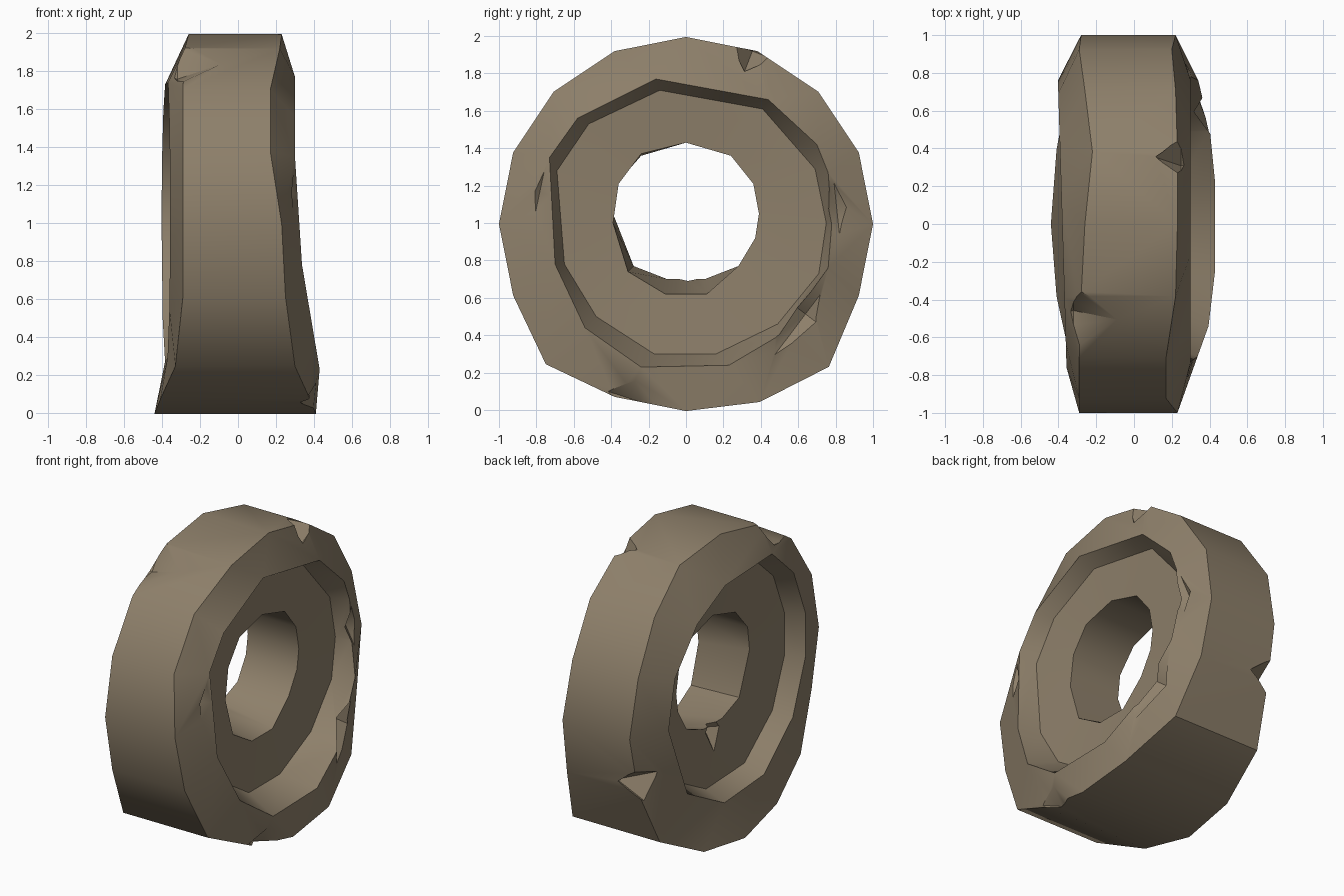
import bpy, bmesh, math
from mathutils import Matrix, Vector

if "Cube" in bpy.data.objects:
    bpy.data.objects.remove(bpy.data.objects["Cube"])

CZ = 0.995

stone = bpy.data.materials.new("weathered_stone")
stone.diffuse_color = (0.27, 0.215, 0.145, 1)
stone.use_nodes = True
stone.node_tree.nodes["Principled BSDF"].inputs["Base Color"].default_value = stone.diffuse_color

# Outer tread: 16 sides, uneven width, flaring at the bottom
right_edge = [.22, .20, .22, .23, .23, .22, .17, .17, .23, .25, .30, .38, .41, .40, .31, .24]
left_edge = [.28, .29, .26, .22, .26, .28, .29, .29, .29, .29, .33, .41, .44, .41, .34, .29]


def outer(xs, sign):
    pts = []
    for k, x in enumerate(xs):
        a = k * math.tau / 16
        r = {10: 1.06, 14: 1.08, 13: 1.03}.get(k, 1.0)
        pts.append((sign * x, r * math.cos(a), CZ + r * math.sin(a)))
    return pts


# Irregular rim and recess outlines (y, z)
rim_r = [(.78, 1.0), (.76, 1.27), (.70, 1.42), (.44, 1.66), (-.16, 1.77), (-.58, 1.56), (-.73, 1.35),
         (-.70, .78), (-.54, .44), (-.24, .23), (.23, .24), (.50, .40), (.76, .76)]
recess_r = [(.75, 1.0), (.69, 1.29), (.41, 1.61), (-.14, 1.71), (-.52, 1.53), (-.69, 1.28),
            (-.65, .78), (-.48, .50), (-.17, .30), (.16, .30), (.49, .46), (.71, .73)]
rim_l = [(.76, 1.0), (.69, 1.32), (.44, 1.59), (.13, 1.73), (-.39, 1.74), (-.63, 1.52),
         (-.76, 1.2), (-.76, .9), (-.62, .55), (-.30, .29), (.14, .27), (.55, .49)]
recess_l = [(y * .93, CZ + (z - CZ) * .93) for y, z in rim_l]
# Hole outlines: the right mouth is worn lower than the left one
hole_r = [(.39, 1.05), (.36, 1.21), (.24, 1.36), (0, 1.43), (-.24, 1.37), (-.36, 1.21), (-.39, 1.0),
          (-.31, .74), (-.11, .62), (.11, .62), (.28, .77), (.37, .92)]
hole_l = [(.39, 1.05), (.36, 1.21), (.24, 1.36), (0, 1.43), (-.24, 1.36), (-.37, 1.21), (-.39, 1.05),
          (-.28, .77), (-.10, .70), (.10, .70), (.28, .77), (.37, .92)]


def rim_x(z):
    return .30 + .13 * max(0, (1 - z) / .77)


loops = [
    outer(right_edge, 1),
    [(rim_x(z), y, z) for y, z in rim_r],
    [(.20, y, z) for y, z in recess_r],
    [(.18, y, z) for y, z in hole_r],
    [(-.20, y, z) for y, z in hole_l],
    [(-.24, y, z) for y, z in recess_l],
    [(-.38 - .03 * y, y, z) for y, z in rim_l],
    outer(left_edge, -1),
]

bm = bmesh.new()
rings = [[bm.verts.new(p) for p in lp] for lp in loops]


def angles(ring):
    a = [math.atan2(v.co.z - CZ, v.co.y) for v in ring]
    a = [t if t > -.15 else t + math.tau for t in a]
    return a + [a[0] + math.tau]


def bridge(ra, rb):
    """Join two closed rings, with quads where counts match, else triangles."""
    na, nb = len(ra), len(rb)
    if na == nb:
        for i in range(na):
            j = (i + 1) % na
            bm.faces.new((ra[i], ra[j], rb[j], rb[i]))
        return
    aa, ab = angles(ra), angles(rb)
    i = j = 0
    while i < na or j < nb:
        if j == nb or (i < na and aa[i + 1] <= ab[j + 1]):
            bm.faces.new((ra[i], ra[(i + 1) % na], rb[j % nb]))
            i += 1
        else:
            bm.faces.new((ra[i % na], rb[(j + 1) % nb], rb[j]))
            j += 1


for n in range(len(rings)):
    bridge(rings[n], rings[(n + 1) % len(rings)])
bmesh.ops.recalc_face_normals(bm, faces=bm.faces)
mesh = bpy.data.meshes.new("stone_wheel")
bm.to_mesh(mesh)
bm.free()
wheel = bpy.data.objects.new("stone_wheel", mesh)
bpy.context.collection.objects.link(wheel)
mesh.materials.append(stone)

# Chips: (angle, radius, x, half size along x / radial / tangent)
chips = [
    (69, .99, .25, .14, .13, .11),     # top right edge
    (6, .81, .32, .09, .12, .20),      # back of right rim
    (-37, .80, .43, .15, .22, .34),    # large lower facet on right rim
    (168, .80, .33, .07, .08, .24),    # front of right rim
    (252, .98, .43, .11, .12, .24),    # bottom right edge
    (121, .99, -.32, .25, .10, .23),   # upper front left edge
    (-20, .98, -.33, .20, .15, .14),   # back left edge
    (272, .33, -.23, .09, .16, .10),   # left mouth of the hole
]
cb = bmesh.new()
for deg, r, x, dx, dr, dt in chips:
    a = math.radians(deg)
    m = (Matrix.Translation((x, r * math.cos(a), CZ + r * math.sin(a)))
         @ Matrix.Rotation(a, 4, 'X') @ Matrix.Diagonal((dx, dr, dt, 1)))
    v = [cb.verts.new(m @ Vector(p)) for p in
         ((1, 0, 0), (0, 1, 0), (-1, 0, 0), (0, -1, 0), (0, 0, 1), (0, 0, -1))]
    for i in range(4):
        j = (i + 1) % 4
        cb.faces.new((v[i], v[j], v[4]))
        cb.faces.new((v[j], v[i], v[5]))
bmesh.ops.recalc_face_normals(cb, faces=cb.faces)
cmesh = bpy.data.meshes.new("chip_cutter")
cb.to_mesh(cmesh)
cb.free()
cutter = bpy.data.objects.new("chip_cutter", cmesh)
bpy.context.collection.objects.link(cutter)
cutter.hide_render = True
cmesh.materials.append(stone)

bpy.context.view_layer.objects.active = wheel
wheel.select_set(True)
mod = wheel.modifiers.new("chips", 'BOOLEAN')
mod.operation = 'DIFFERENCE'
mod.solver = 'EXACT'
mod.object = cutter
bpy.ops.object.modifier_apply(modifier="chips")
bpy.data.objects.remove(cutter)

# Smooth tread and hole, crisp worn edges
bpy.ops.object.shade_smooth_by_angle(angle=math.radians(40))
